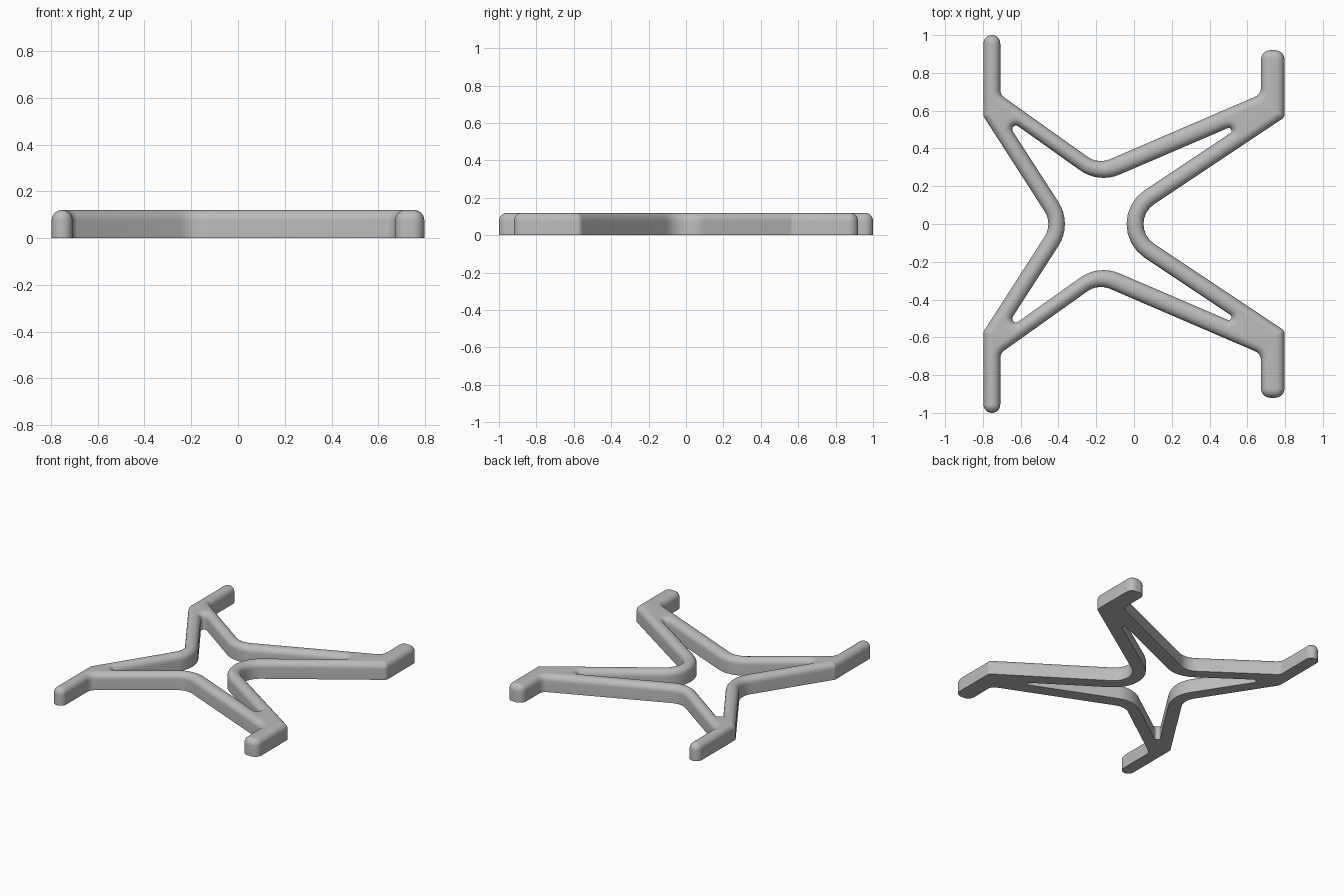
import bpy
import bmesh
import math
from mathutils import Vector

HEIGHT = 0.12
ROUND = 0.044       # radius of the rounded upper edge
CORNER_STEPS = 8
ROUND_STEPS = 7

default = bpy.data.objects.get("Cube")
if default:
    bpy.data.objects.remove(default, do_unlink=True)

# Back half of each loop: (x, y, corner radius), running from right to left.
outer_half = [
    (-0.05, 0, 0.125),                                   # right notch
    (0.797, 0.565, 0.03), (0.797, 0.92, 0.05),           # wide foot
    (0.672, 0.92, 0.05), (0.672, 0.687, 0.05),
    (-0.19, 0.316, 0.125),                               # back notch
    (-0.708, 0.685, 0.05), (-0.708, 1, 0.0444),          # narrow foot
    (-0.797, 1, 0.0444), (-0.797, 0.57, 0.03),
    (-0.43, 0, 0.125),                                   # left notch
]
hole_half = [
    (-0.212, 0, 0.215), (0.646, 0.572, 0.015), (-0.187, 0.214, 0.215),
    (-0.698, 0.578, 0.02), (-0.325, 0, 0.215),
]


def mirrored(half):
    return half + [(x, -y, r) for x, y, r in reversed(half[1:-1])]


def rounded_loop(corners, inset):
    """Filleted loop, moved to the left of its direction by inset."""
    points = []
    for i, (x, y, radius) in enumerate(corners):
        p = Vector((x, y))
        a = (p - Vector(corners[i - 1][:2])).normalized()
        b = (Vector(corners[(i + 1) % len(corners)][:2]) - p).normalized()
        turn = a.cross(b)
        side = math.copysign(1, turn)
        left_a, left_b = Vector((-a.y, a.x)), Vector((-b.y, b.x))
        miter = (left_a + left_b) / (1 + left_a.dot(left_b))
        r = max(radius - side * inset, 0.0004)
        centre = p + miter * (inset + side * r)
        start = -left_a * side * r
        sweep = math.atan2(turn, a.dot(b))
        for k in range(CORNER_STEPS + 1):
            t = sweep * k / CORNER_STEPS
            c, s = math.cos(t), math.sin(t)
            points.append(centre + Vector((start.x * c - start.y * s,
                                           start.x * s + start.y * c)))
    return points


# Wall profile: straight side, then a quarter round into the top
profile = [(0, 0)]
for k in range(ROUND_STEPS + 1):
    t = math.pi / 2 * k / ROUND_STEPS
    profile.append((ROUND * (1 - math.cos(t)), HEIGHT - ROUND + ROUND * math.sin(t)))

bm = bmesh.new()
bottom_edges, top_edges = [], []
for corners in (mirrored(outer_half), mirrored(hole_half)[::-1]):
    rings = [[bm.verts.new((q.x, q.y, z)) for q in rounded_loop(corners, inset)]
             for inset, z in profile]
    n = len(rings[0])
    for low, high in zip(rings, rings[1:]):
        for i in range(n):
            j = (i + 1) % n
            bm.faces.new((low[i], low[j], high[j], high[i]))
    for ring, edges in ((rings[0], bottom_edges), (rings[-1], top_edges)):
        edges += [bm.edges.get((ring[i], ring[(i + 1) % n])) for i in range(n)]

# Flat underside and top, each with the central opening
for edges, up in ((bottom_edges, -1), (top_edges, 1)):
    bmesh.ops.triangle_fill(bm, edges=edges, use_beauty=True, normal=(0, 0, up))
bmesh.ops.recalc_face_normals(bm, faces=bm.faces)

mesh = bpy.data.meshes.new("star_frame")
bm.to_mesh(mesh)
bm.free()
frame = bpy.data.objects.new("star_frame", mesh)
bpy.context.collection.objects.link(frame)

grey = bpy.data.materials.new("light_grey")
grey.use_nodes = True
colour = (0.5, 0.5, 0.5, 1)
grey.diffuse_color = colour
grey.node_tree.nodes["Principled BSDF"].inputs["Base Color"].default_value = colour
mesh.materials.append(grey)

bpy.ops.object.select_all(action='DESELECT')
frame.select_set(True)
bpy.context.view_layer.objects.active = frame
bpy.ops.object.shade_smooth_by_angle(angle=math.radians(40))
